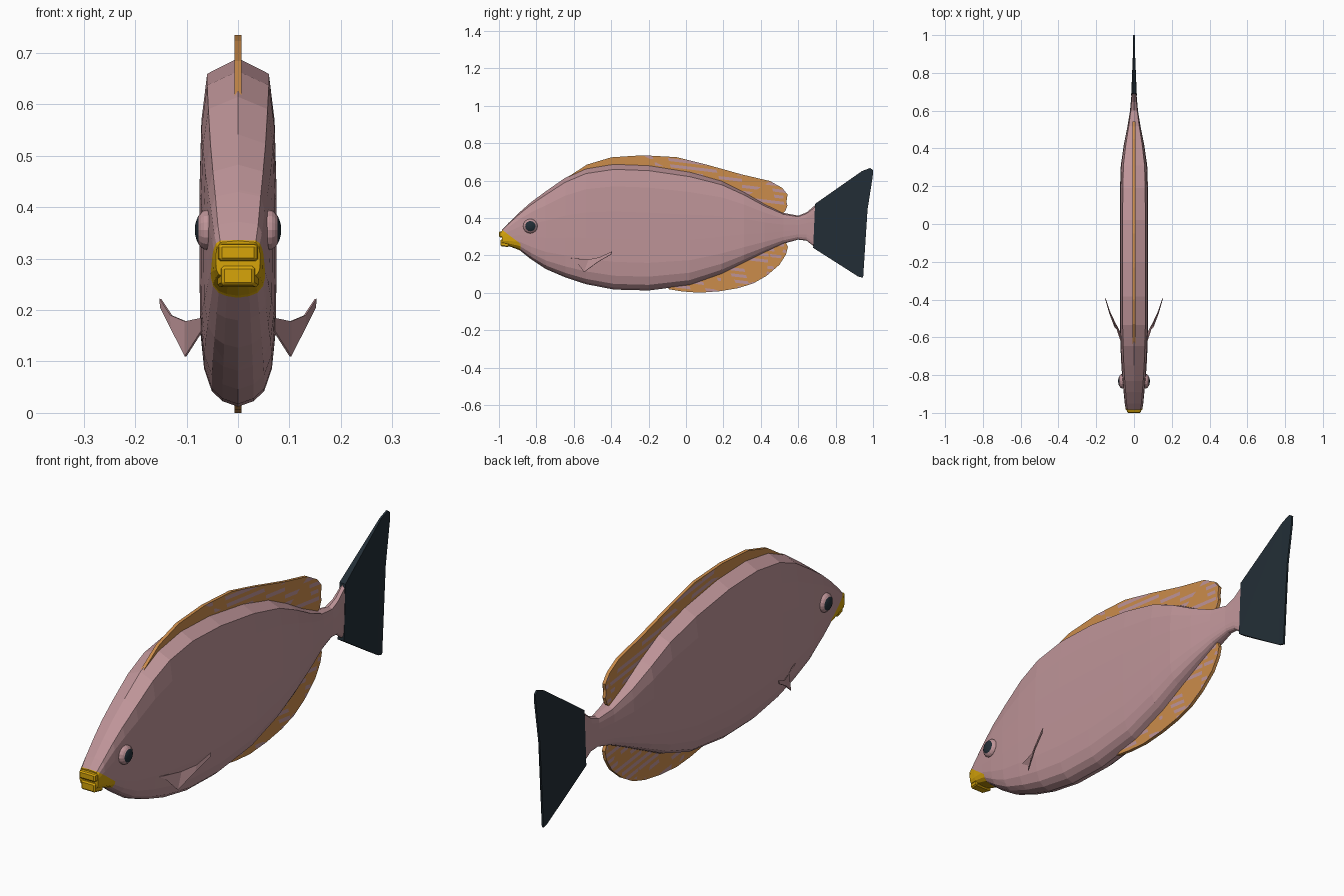
import bpy, bmesh, math, random
from mathutils import Vector

if "Cube" in bpy.data.objects:
    bpy.data.objects.remove(bpy.data.objects["Cube"])

random.seed(4)


def material(name, rgb):
    m = bpy.data.materials.new(name)
    m.diffuse_color = (*rgb, 1)
    m.use_nodes = True
    m.node_tree.nodes["Principled BSDF"].inputs["Base Color"].default_value = m.diffuse_color
    return m


PINK = material("dusty pink", (0.515, 0.296, 0.314))
ORANGE = material("fin orange", (0.597, 0.262, 0.07))
YELLOW = material("mouth yellow", (0.68, 0.376, 0.003))
DARK = material("dark slate", (0.016, 0.027, 0.037))


def finish(bm, name, mats):
    bmesh.ops.recalc_face_normals(bm, faces=bm.faces)
    me = bpy.data.meshes.new(name)
    bm.to_mesh(me)
    bm.free()
    for m in mats:
        me.materials.append(m)
    ob = bpy.data.objects.new(name, me)
    bpy.context.collection.objects.link(ob)
    return ob


def cut(bm, co, no):
    bmesh.ops.bisect_plane(bm, geom=bm.verts[:] + bm.edges[:] + bm.faces[:],
                           plane_co=co, plane_no=no)


def plate(outline, half):
    """Side-view outline (y, z) thickened in x; half(y) is the half thickness."""
    bm = bmesh.new()
    a, b = ([bm.verts.new((s * half(y), y, z)) for y, z in outline] for s in (1, -1))
    bm.faces.new(a)
    bm.faces.new(b[::-1])
    for i in range(len(a)):
        j = (i + 1) % len(a)
        bm.faces.new((a[i], b[i], b[j], a[j]))
    # triangulate so the concave caps are split cleanly
    bmesh.ops.triangulate(bm, faces=[f for f in bm.faces if len(f.verts) > 4])
    return bm


# Body: (y, bottom, top, half width) stations lofted with one cross-section
stations = [(-0.985, 0.262, 0.335, 0.043), (-0.95, 0.25, 0.372, 0.049),
            (-0.89, 0.228, 0.43, 0.055), (-0.83, 0.18, 0.483, 0.061),
            (-0.75, 0.127, 0.542, 0.067), (-0.645, 0.082, 0.615, 0.072),
            (-0.535, 0.046, 0.665, 0.075), (-0.385, 0.017, 0.69, 0.075),
            (-0.2, 0.012, 0.683, 0.075), (0.02, 0.04, 0.648, 0.075),
            (0.19, 0.1, 0.6, 0.074), (0.31, 0.16, 0.54, 0.07),
            (0.42, 0.215, 0.475, 0.054), (0.52, 0.262, 0.427, 0.034),
            (0.6, 0.284, 0.412, 0.021), (0.645, 0.278, 0.43, 0.017),
            (0.69, 0.243, 0.468, 0.013)]
half_ring = [(0, 0), (0.4, 0.016), (0.68, 0.045), (0.88, 0.11), (0.98, 0.22), (1, 0.4),
             (1, 0.62), (0.95, 0.82), (0.8, 0.955), (0, 1)]
ring = half_ring + [(-x, t) for x, t in half_ring[-2:0:-1]]
bm = bmesh.new()
rows = [[bm.verts.new((x * w, y, lo + t * (hi - lo))) for x, t in ring]
        for y, lo, hi, w in stations]
n = len(ring)
for r, s in zip(rows, rows[1:]):
    for i in range(n):
        j = (i + 1) % n
        bm.faces.new((r[i], r[j], s[j], s[i]))
bm.faces.new(rows[0])
bm.faces.new(rows[-1][::-1])
# yellow snout corner cut along a sloping line
cut(bm, (0, -0.975, 0.33), (0, 0.76, 1))
cut(bm, (0, -0.885, 0.25), (0, 1, 0))
for f in bm.faces:
    c = f.calc_center_median()
    f.material_index = int(c.y < -0.885 and c.z < 0.33 - 0.76 * (c.y + 0.975))
finish(bm, "body", [PINK, YELLOW])

# Lips
for name, y0, z, h, w in (("upper_lip", -0.977, 0.312, 0.036, 0.084),
                          ("lower_lip", -0.97, 0.267, 0.042, 0.074)):
    bm = bmesh.new()
    bmesh.ops.create_cube(bm, size=1)
    for v in bm.verts:
        k = 0.85 if v.co.y < 0 else 1.1
        v.co = (v.co.x * w * k, y0 + v.co.y * 0.046, z + v.co.z * h * k)
    bmesh.ops.bevel(bm, geom=bm.edges[:], offset=0.005, segments=1, affect='EDGES')
    finish(bm, name, [YELLOW])

# Tail fin, tapering in thickness
tail = [(0.68, 0.24), (0.92, 0.087), (0.947, 0.08), (0.952, 0.22), (0.962, 0.39),
        (0.998, 0.62), (1.0, 0.655), (0.985, 0.667), (0.94, 0.65), (0.69, 0.475)]
finish(plate(tail, lambda y: max(0.004, 0.015 - 0.1 * (y - 0.68))), "tail_fin", [DARK])


# Dorsal and anal fins: orange with thin streaks of body pink toward the rear
def streaked_fin(name, outline, streak_from):
    bm = plate(outline, lambda y: 0.007)
    for i in range(46):
        cut(bm, (0, 0, i * 0.016 + 0.005), (0, 0.12, 1))
    for i in range(8):
        cut(bm, (0, streak_from + i * 0.08, 0), (0, 1, 0.3))
    bm.normal_update()
    for f in bm.faces:
        c = f.calc_center_median()
        row = math.floor((c.z + 0.12 * c.y - 0.005) / 0.016)
        if abs(f.normal.x) > 0.9 and c.y > streak_from and row % 2:
            f.material_index = int(random.random() < 0.6)
    finish(bm, name, [ORANGE, PINK])


streaked_fin("dorsal_fin", [
    (-0.66, 0.6), (-0.53, 0.685), (-0.4, 0.724), (-0.23, 0.735), (-0.05, 0.725),
    (0.11, 0.685), (0.3, 0.632), (0.45, 0.597), (0.515, 0.56), (0.543, 0.525),
    (0.535, 0.495), (0.542, 0.465), (0.53, 0.435), (0.5, 0.41), (0.3, 0.5), (0, 0.61),
    (-0.4, 0.64), (-0.6, 0.59)], -0.2)
streaked_fin("anal_fin", [
    (-0.1, 0.02), (-0.02, 0.007), (0.07, 0.0), (0.18, 0.008), (0.28, 0.025), (0.36, 0.05),
    (0.43, 0.09), (0.5, 0.15), (0.535, 0.205), (0.545, 0.245), (0.53, 0.277),
    (0.45, 0.29), (0.2, 0.18), (0.0, 0.07)], -0.05)

for side, s in (("right", 1), ("left", -1)):
    # Eye: flattened ball on the x axis with a dark pupil
    bm = bmesh.new()
    bmesh.ops.create_uvsphere(bm, u_segments=16, v_segments=12, radius=1)
    for v in bm.verts:
        x, y, z = v.co
        v.co = (s * (0.06 + 0.024 * z), -0.832 + 0.039 * x, 0.356 + 0.039 * y)
    for f in bm.faces:
        c = f.calc_center_median()
        f.material_index = int(math.hypot(c.y + 0.832, c.z - 0.356) < 0.027)
    finish(bm, side + "_eye", [PINK, DARK])

    # Pectoral fin: thin swept blade
    bm = bmesh.new()
    pts = [(0.07, -0.62, 0.185), (0.07, -0.58, 0.16), (0.102, -0.545, 0.11),
           (0.102, -0.52, 0.178), (0.13, -0.47, 0.165), (0.13, -0.46, 0.19),
           (0.15, -0.4, 0.205), (0.151, -0.395, 0.222)]
    v = [bm.verts.new((s * x, y, z)) for x, y, z in pts]
    for f in ((0, 1, 2, 3), (3, 2, 4, 5), (5, 4, 6, 7)):
        bm.faces.new([v[i] for i in f])
    fin = finish(bm, side + "_pectoral_fin", [PINK])
    mod = fin.modifiers.new("thickness", 'SOLIDIFY')
    mod.thickness, mod.offset = 0.004, 0
